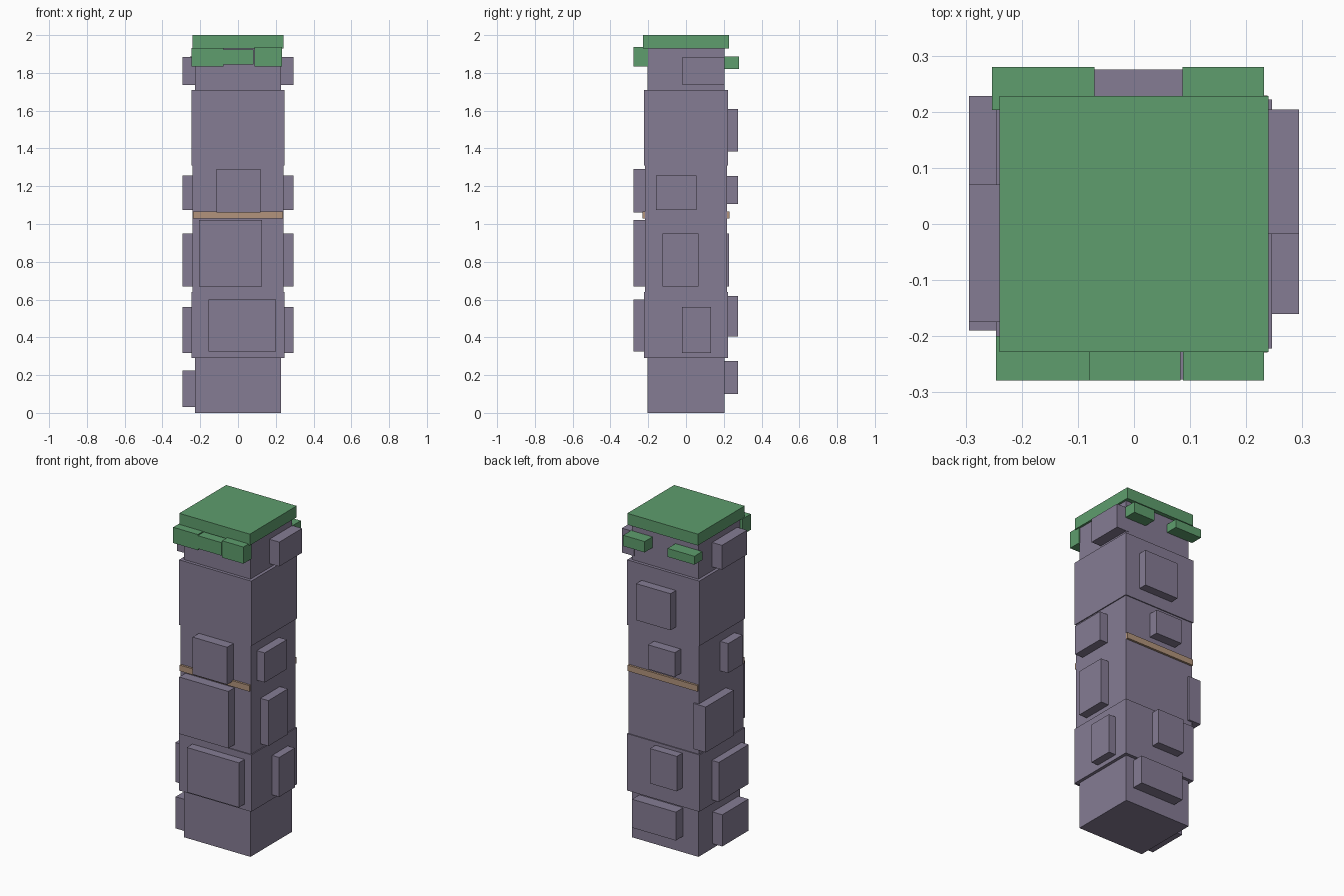
import bpy
import bmesh

cube = bpy.data.objects.get("Cube")
if cube:
    bpy.data.objects.remove(cube, do_unlink=True)


def material(name, rgb):
    m = bpy.data.materials.new(name)
    m.use_nodes = True
    m.diffuse_color = (*rgb, 1)
    m.node_tree.nodes["Principled BSDF"].inputs["Base Color"].default_value = (*rgb, 1)
    return m


STONE = material("purple_grey_stone", (0.235, 0.202, 0.296))
MOSS = material("moss_green", (0.112, 0.337, 0.153))
BAND = material("tan_band", (0.445, 0.296, 0.202))


def box(name, xs, ys, zs, mat):
    """Axis-aligned box between the given limits."""
    bm = bmesh.new()
    bmesh.ops.create_cube(bm, size=1)
    for v in bm.verts:
        for axis, (lo, hi) in enumerate((xs, ys, zs)):
            v.co[axis] = lo if v.co[axis] < 0 else hi
    mesh = bpy.data.meshes.new(name)
    bm.to_mesh(mesh)
    bm.free()
    mesh.materials.append(mat)
    ob = bpy.data.objects.new(name, mesh)
    bpy.context.collection.objects.link(ob)
    return ob


def column(name, half_x, half_y, z0, z1, mat):
    return box(name, (-half_x, half_x), (-half_y, half_y), (z0, z1), mat)


# Pillar shaft: narrow core with wider sleeves, and the mossy cap
column("core", 0.227, 0.203, 0, 1.94, STONE)
column("lower_sleeve", 0.246, 0.222, 0.29, 0.64, STONE)
column("middle_sleeve", 0.24, 0.216, 0.64, 1.31, STONE)
column("upper_sleeve", 0.246, 0.222, 1.31, 1.71, STONE)
column("moss_cap", 0.24, 0.228, 1.93, 2.0, MOSS)

# Thin bands across the front and back
box("front_band", (-0.238, 0.238), (-0.229, -0.21), (1.03, 1.067), BAND)
box("back_band", (-0.238, 0.238), (0.21, 0.229), (1.03, 1.067), BAND)

# Raised stones: (start, end, bottom, top) along each side
SIDES = {
    "front": [(-0.115, 0.12, 1.06, 1.29), (-0.207, 0.128, 0.67, 1.02),
              (-0.155, 0.2, 0.325, 0.6)],
    "back": [(-0.087, 0.147, 1.385, 1.61), (-0.116, 0.066, 1.105, 1.255),
             (-0.13, 0.053, 0.405, 0.62), (-0.123, 0.175, 0.1, 0.275)],
    "left": [(-0.018, 0.204, 1.735, 1.885), (-0.16, 0.055, 1.075, 1.257),
             (-0.125, 0.065, 0.67, 0.95), (-0.02, 0.133, 0.317, 0.56)],
    "right": [(-0.175, 0.07, 1.735, 1.885), (-0.13, 0.01, 1.075, 1.257),
              (-0.045, 0.228, 0.67, 0.95), (-0.19, 0.1, 0.317, 0.56),
              (-0.187, 0.067, 0.03, 0.225)],
}
DEPTH = {"front": (-0.277, -0.19), "back": (0.19, 0.275),
         "left": (0.21, 0.294), "right": (-0.294, -0.21)}
for side, stones in SIDES.items():
    for i, (a, b, z0, z1) in enumerate(stones, 1):
        name = f"{side}_stone_{i}"
        if side in ("front", "back"):
            box(name, (a, b), DEPTH[side], (z0, z1), STONE)
        else:
            box(name, DEPTH[side], (a, b), (z0, z1), STONE)

# Moss clumps hanging under the cap
box("front_moss_right", (-0.246, -0.078), (-0.279, -0.2), (1.835, 1.932), MOSS)
box("front_moss_middle", (-0.078, 0.083), (-0.279, -0.2), (1.845, 1.925), MOSS)
box("front_moss_left", (0.087, 0.232), (-0.279, -0.2), (1.835, 1.938), MOSS)
box("back_moss_left", (0.086, 0.232), (0.2, 0.28), (1.82, 1.887), MOSS)
box("back_moss_right", (-0.253, -0.07), (0.203, 0.28), (1.835, 1.887), MOSS)
